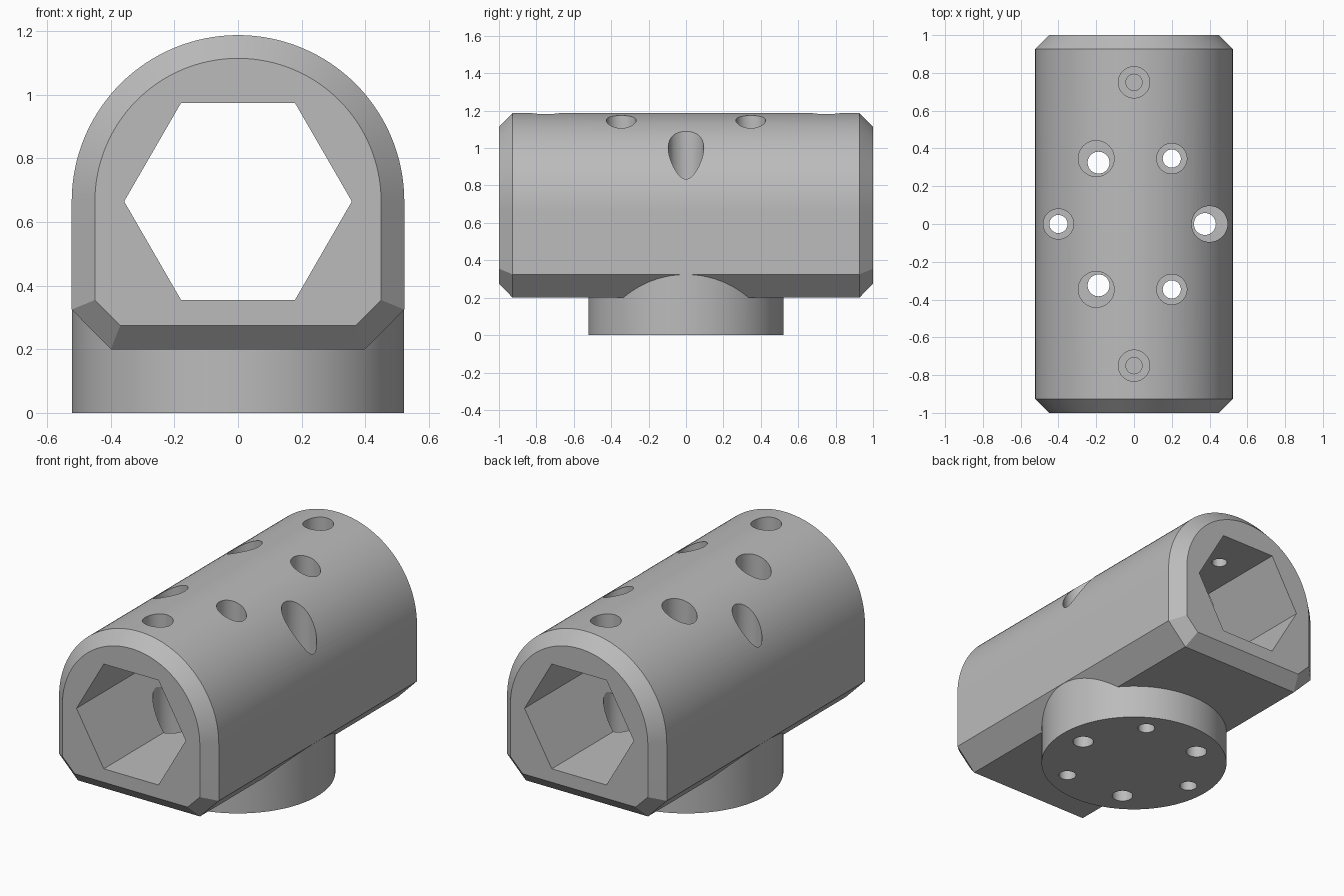
import bpy, bmesh, math

if "Cube" in bpy.data.objects:
    bpy.data.objects.remove(bpy.data.objects["Cube"], do_unlink=True)

grey = bpy.data.materials.new("plain grey")
grey.use_nodes = True
colour = (0.5, 0.5, 0.5, 1)
grey.diffuse_color = colour
grey.node_tree.nodes["Principled BSDF"].inputs["Base Color"].default_value = colour

AXIS_Z = 0.665    # height of the barrel axis
RADIUS = 0.523
BEVEL = 0.073


def loft(name, sections):
    """Closed solid through (y, profile) sections, profiles as (x, z) points."""
    bm = bmesh.new()
    rings = [[bm.verts.new((x, y, z)) for x, z in prof] for y, prof in sections]
    n = len(rings[0])
    for a, b in zip(rings, rings[1:]):
        for i in range(n):
            j = (i + 1) % n
            bm.faces.new((a[i], a[j], b[j], b[i]))
    bm.faces.new(rings[0])
    bm.faces.new(rings[-1])
    bmesh.ops.recalc_face_normals(bm, faces=bm.faces)
    mesh = bpy.data.meshes.new(name)
    bm.to_mesh(mesh)
    bm.free()
    obj = bpy.data.objects.new(name, mesh)
    bpy.context.collection.objects.link(obj)
    mesh.materials.append(grey)
    return obj


def cylinder(name, x, y, r, z0, z1, sides=40):
    bpy.ops.mesh.primitive_cylinder_add(
        vertices=sides, radius=r, depth=z1 - z0, location=(x, y, (z0 + z1) / 2))
    obj = bpy.context.object
    obj.name = name
    obj.data.materials.append(grey)
    return obj


def boolean(target, tool, operation):
    mod = target.modifiers.new(operation.lower(), 'BOOLEAN')
    mod.operation = operation
    mod.solver = 'EXACT'
    mod.object = tool
    bpy.context.view_layer.objects.active = target
    bpy.ops.object.modifier_apply(modifier=mod.name)
    bpy.data.objects.remove(tool, do_unlink=True)


def arch(r, foot, floor, shoulder, steps=64):
    """Round-topped outline with chamfered lower corners."""
    arc = [(r * math.cos(math.pi * i / steps), AXIS_Z + r * math.sin(math.pi * i / steps))
           for i in range(steps + 1)]
    return arc + [(-r, shoulder), (-foot, floor), (foot, floor), (r, shoulder)]


# Barrel with bevelled ends
full = arch(RADIUS, 0.40, 0.20, 0.325)
inset = arch(RADIUS - BEVEL, 0.37, 0.275, 0.355)
body = loft("socket_body", [(-1, inset), (-1 + BEVEL, full), (1 - BEVEL, full), (1, inset)])

# Round mounting foot
boolean(body, cylinder("foot", 0, 0, RADIUS - 0.001, 0, 0.33, 128), 'UNION')

# Hexagonal bore along the barrel
hexagon = [(0.358 * math.cos(math.pi * k / 3), AXIS_Z + 0.358 * math.sin(math.pi * k / 3))
           for k in range(6)]
boolean(body, loft("hex_cutter", [(-1.2, hexagon), (1.2, hexagon)]), 'DIFFERENCE')

# Ring of six stepped screw holes, alternating large and small
for k in range(6):
    a = math.pi * k / 3
    c, s = math.cos(a), math.sin(a)
    head, shank, ring = (0.095, 0.058, 0.375) if k % 2 == 0 else (0.08, 0.048, 0.40)
    boolean(body, cylinder("head_cutter", 0.4 * c, 0.4 * s, head, 0.2, 1.4), 'DIFFERENCE')
    boolean(body, cylinder("shank_cutter", ring * c, ring * s, shank, -0.1, 0.3), 'DIFFERENCE')

# Stepped set screw holes through the roof
for y in (-0.75, 0.75):
    boolean(body, cylinder("roof_head_cutter", 0, y, 0.083, 1.07, 1.4), 'DIFFERENCE')
    boolean(body, cylinder("roof_shank_cutter", 0, y, 0.043, 0.8, 1.2), 'DIFFERENCE')

bpy.ops.object.select_all(action='DESELECT')
body.select_set(True)
bpy.context.view_layer.objects.active = body
bpy.ops.object.shade_smooth_by_angle(angle=math.radians(25))
